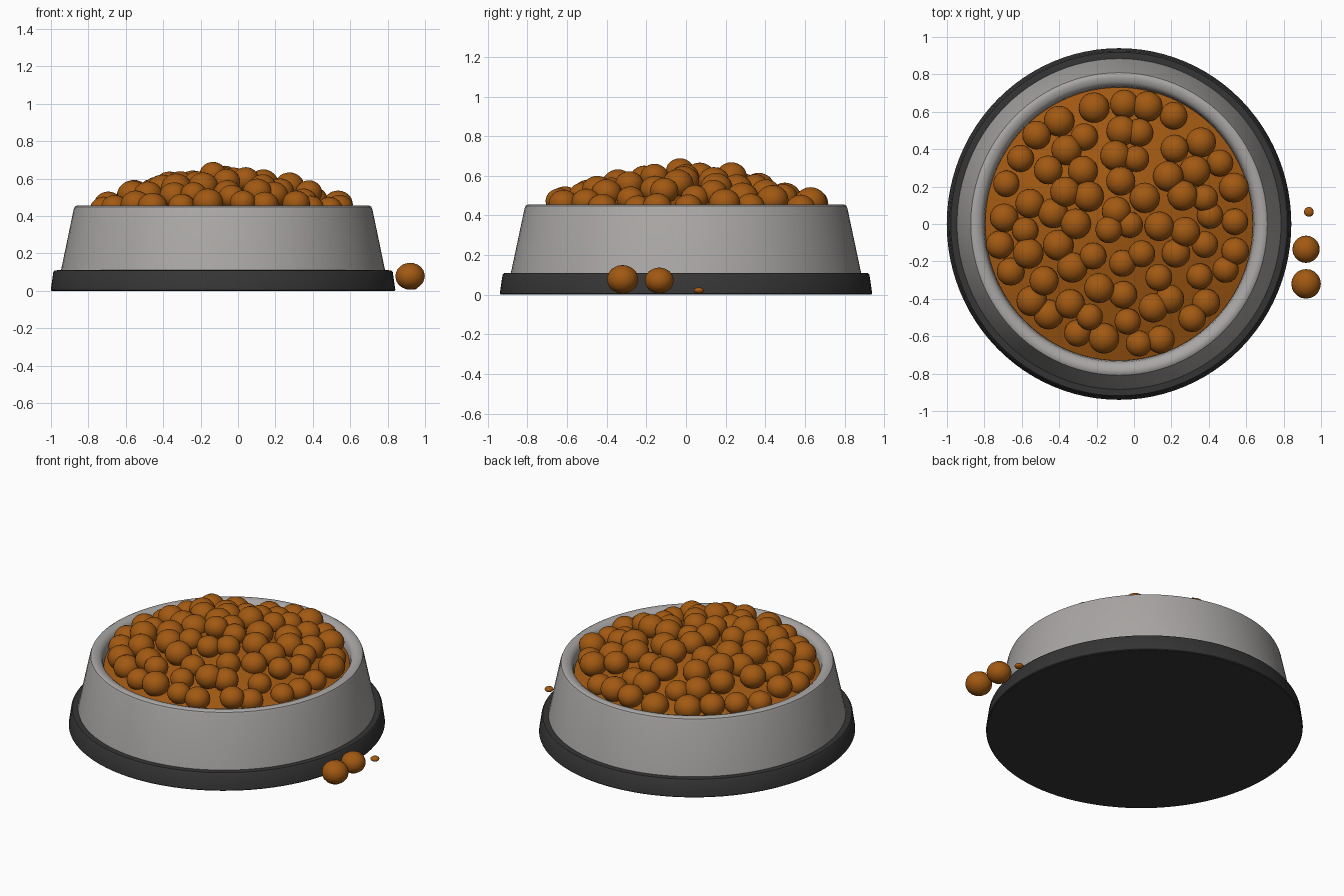
import bpy, bmesh, math, random
from mathutils import Matrix

if "Cube" in bpy.data.objects:
    bpy.data.objects.remove(bpy.data.objects["Cube"])

random.seed(4)
CX, SX = -0.08, 0.98      # bowl centre and slight narrowing along x


def material(name, rgb):
    m = bpy.data.materials.new(name)
    m.diffuse_color = (*rgb, 1)
    m.use_nodes = True
    m.node_tree.nodes["Principled BSDF"].inputs["Base Color"].default_value = m.diffuse_color
    return m


grey = material("bowl grey", (0.40, 0.385, 0.375))
black = material("rubber black", (0.035, 0.035, 0.035))
brown = material("kibble brown", (0.36, 0.10, 0.006))


def finish(name, bm, mat, angle=35):
    me = bpy.data.meshes.new(name)
    bmesh.ops.recalc_face_normals(bm, faces=bm.faces)
    bm.to_mesh(me)
    bm.free()
    me.materials.append(mat)
    ob = bpy.data.objects.new(name, me)
    bpy.context.collection.objects.link(ob)
    bpy.ops.object.select_all(action='DESELECT')
    ob.select_set(True)
    bpy.context.view_layer.objects.active = ob
    bpy.ops.object.shade_smooth_by_angle(angle=math.radians(angle))
    return ob


def lathe(name, profile, mat, n=96):
    """Revolve (radius, z) points; radius 0 collapses to the axis."""
    bm = bmesh.new()
    vs = [bm.verts.new((r, 0, z)) for r, z in profile]
    es = [bm.edges.new(p) for p in zip(vs, vs[1:])]
    bmesh.ops.spin(bm, geom=vs + es, cent=(0, 0, 0), axis=(0, 0, 1),
                   angle=2 * math.pi, steps=n, use_duplicate=False)
    bmesh.ops.remove_doubles(bm, verts=bm.verts, dist=1e-4)
    bmesh.ops.transform(bm, verts=bm.verts, matrix=Matrix.Translation(
        (CX, 0, 0)) @ Matrix.Diagonal((SX, 1, 1, 1)))
    return finish(name, bm, mat)


# Rubber base with closed underside
lathe("rubber_base", [(0, 0), (0.935, 0), (0.94, 0.005), (0.926, 0.10),
                      (0.918, 0.109), (0.90, 0.11), (0.87, 0.11)], black)

# Tapered bowl with a rounded rim and inner well
lathe("bowl", [(0.885, 0.105), (0.815, 0.435), (0.809, 0.449), (0.797, 0.456),
               (0.78, 0.456), (0.76, 0.450), (0.745, 0.439), (0.737, 0.42),
               (0.72, 0.30), (0.66, 0.15), (0, 0.13)], grey)


def heap(r):
    """Height of the food mound at radius r."""
    return 0.385 + 0.19 * (1 - (r / 0.74) ** 1.5)


# Mound that fills the gaps between pieces
lathe("food_mound", [(0.733, 0.36)] + [(r, heap(r)) for r in
      (0.73, 0.65, 0.55, 0.45, 0.35, 0.25, 0.15, 0.07, 0)], brown)


def kibble(bm, x, y, z, r, flat=0.92):
    bmesh.ops.create_icosphere(bm, subdivisions=3, radius=r,
        matrix=Matrix.Translation((x, y, z)) @ Matrix.Diagonal((1, 1, flat, 1)))


# Heaped pieces in jittered rings
bm = bmesh.new()
for radius, count in ((0.64, 25), (0.505, 20), (0.365, 14), (0.22, 8), (0.07, 3)):
    start = random.random()
    for i in range(count):
        a = 2 * math.pi * (i + start + random.uniform(-0.2, 0.2)) / count
        d = radius + random.uniform(-0.025, 0.02)
        kibble(bm, CX + SX * d * math.cos(a), d * math.sin(a),
               heap(d) + random.uniform(0.01, 0.055), random.uniform(0.07, 0.083))
finish("heaped_kibble", bm, brown, 60)

# Spilled pieces beside the bowl
for i, (x, y, r, flat) in enumerate(((0.92, -0.32, 0.079, 0.91),
                                     (0.92, -0.135, 0.073, 0.90),
                                     (0.935, 0.065, 0.026, 0.60))):
    bm = bmesh.new()
    kibble(bm, x, y, r * flat + 0.006, r, flat)
    finish(f"spilled_kibble_{i + 1}", bm, brown, 60)
